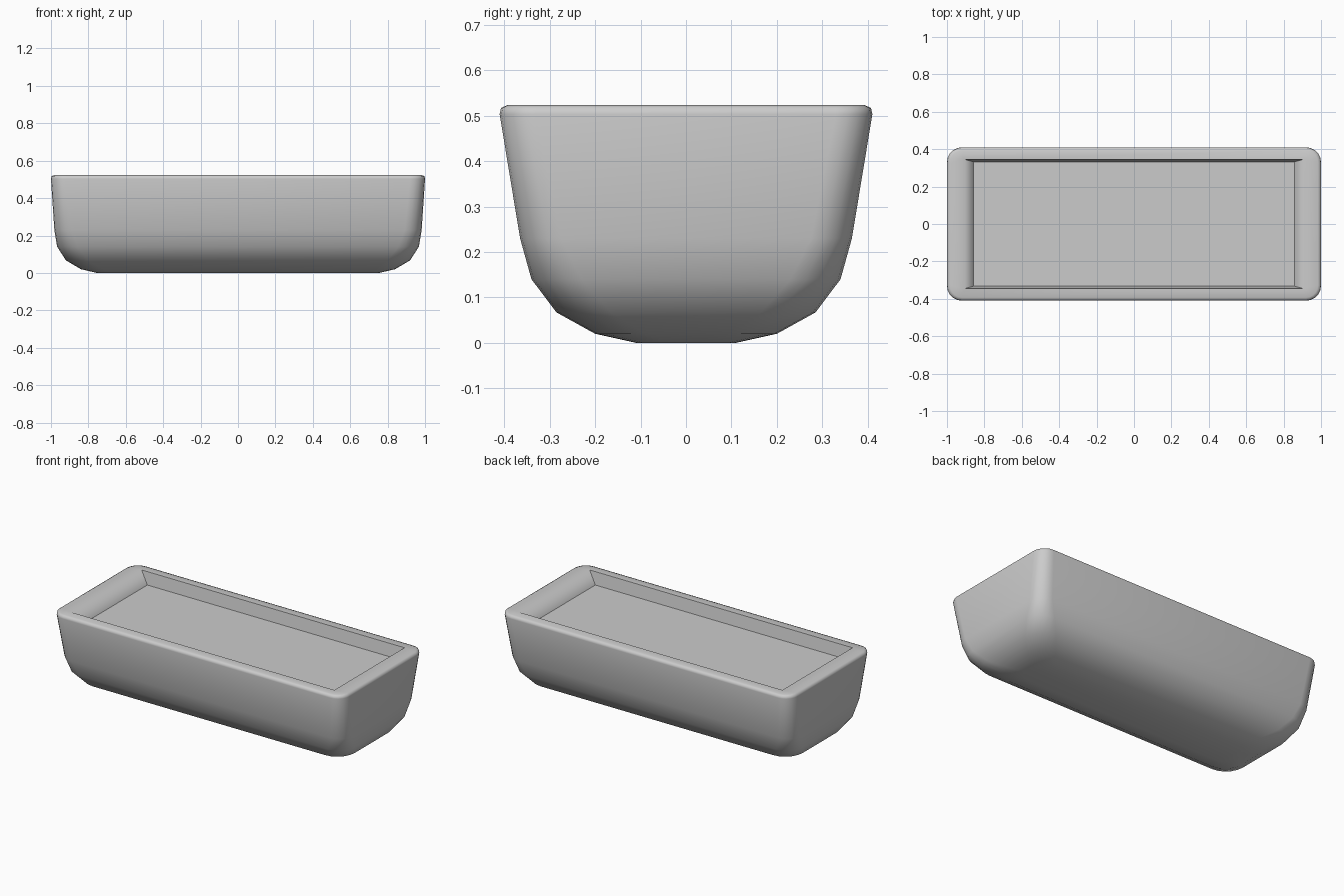
import bpy, bmesh, math

cube = bpy.data.objects.get("Cube")
if cube:
    bpy.data.objects.remove(cube, do_unlink=True)

grey = bpy.data.materials.new("light_grey")
grey.use_nodes = True
colour = (0.6, 0.6, 0.6, 1)
grey.diffuse_color = colour
grey.node_tree.nodes["Principled BSDF"].inputs["Base Color"].default_value = colour

SEGMENTS = 5  # steps in each rounded corner


def rounded_ring(bm, hx, hy, z, radius):
    """Loop of vertices around a rounded rectangle, anticlockwise from above."""
    ring = []
    for corner, (sx, sy) in enumerate([(1, 1), (-1, 1), (-1, -1), (1, -1)]):
        for i in range(SEGMENTS + 1):
            a = math.pi / 2 * (corner + i / SEGMENTS)
            ring.append(bm.verts.new((sx * (hx - radius) + radius * math.cos(a),
                                      sy * (hy - radius) + radius * math.sin(a), z)))
    return ring


def finish(name, bm, angle):
    bmesh.ops.remove_doubles(bm, verts=bm.verts, dist=0.0005)
    mesh = bpy.data.meshes.new(name)
    bm.to_mesh(mesh)
    bm.free()
    mesh.materials.append(grey)
    obj = bpy.data.objects.new(name, mesh)
    bpy.context.collection.objects.link(obj)
    bpy.ops.object.select_all(action='DESELECT')
    bpy.context.view_layer.objects.active = obj
    obj.select_set(True)
    bpy.ops.object.shade_smooth_by_angle(angle=math.radians(angle))
    return obj


# Trough shell: half length, half width, height, corner radius from base to inner wall
FLOOR_Z = 0.447
profile = [
    (0.755, 0.11, 0.0, 0.09),
    (0.84, 0.20, 0.02, 0.11),
    (0.92, 0.285, 0.067, 0.12),
    (0.967, 0.34, 0.14, 0.11),
    (0.982, 0.365, 0.23, 0.09),
    (1.0, 0.41, 0.503, 0.08),
    (0.997, 0.407, 0.517, 0.077),
    (0.983, 0.393, 0.523, 0.065),
    (0.905, 0.345, 0.523, 0.0),
    (0.857, 0.332, FLOOR_Z, 0.0),
]
bm = bmesh.new()
rings = [rounded_ring(bm, *p) for p in profile]
for low, high in zip(rings, rings[1:]):
    n = len(low)
    for i in range(n):
        j = (i + 1) % n
        bm.faces.new((low[i], low[j], high[j], high[i]))
bm.faces.new(list(reversed(rings[0])))
finish("trough_shell", bm, 65)

# Flat floor of the recess
bm = bmesh.new()
bm.faces.new([bm.verts.new((sx * 0.857, sy * 0.332, FLOOR_Z))
              for sx, sy in [(1, 1), (-1, 1), (-1, -1), (1, -1)]])
finish("recess_floor", bm, 30)
